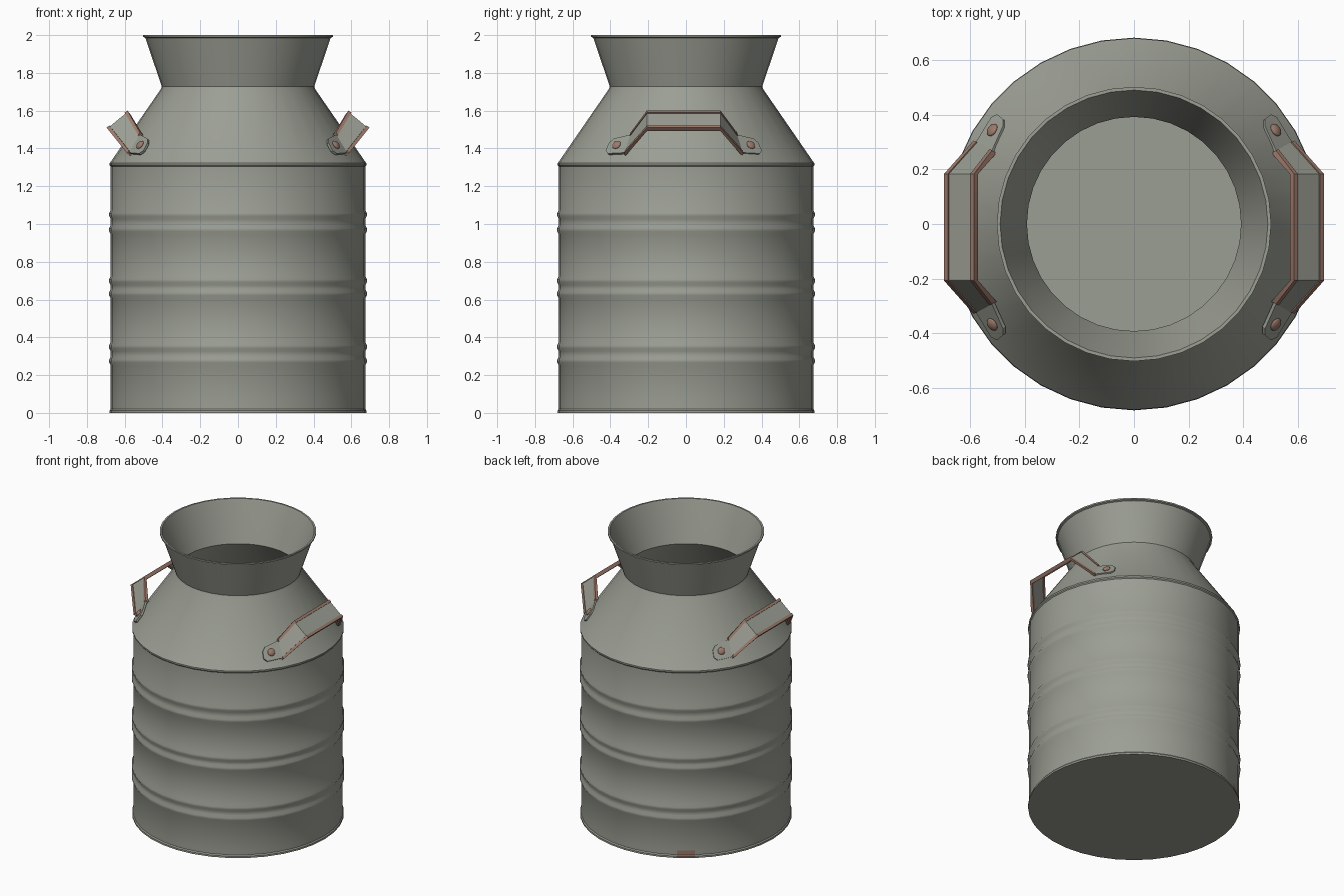
import bpy, bmesh, math
from mathutils import Vector, Matrix

if "Cube" in bpy.data.objects:
    bpy.data.objects.remove(bpy.data.objects["Cube"])

def material(name, rgb):
    m = bpy.data.materials.new(name)
    m.diffuse_color = (*rgb, 1)
    m.use_nodes = True
    m.node_tree.nodes["Principled BSDF"].inputs["Base Color"].default_value = m.diffuse_color
    return m

GREY = material("grey_green_metal", (0.33, 0.345, 0.295))
RUST = material("worn_rust", (0.33, 0.19, 0.145))

def finish(bm, name, mats):
    bmesh.ops.remove_doubles(bm, verts=bm.verts, dist=1e-5)
    bmesh.ops.recalc_face_normals(bm, faces=bm.faces)
    me = bpy.data.meshes.new(name)
    bm.to_mesh(me)
    bm.free()
    ob = bpy.data.objects.new(name, me)
    bpy.context.collection.objects.link(ob)
    for m in mats:
        me.materials.append(m)
    bpy.ops.object.select_all(action='DESELECT')
    ob.select_set(True)
    bpy.context.view_layer.objects.active = ob
    bpy.ops.object.shade_smooth_by_angle(angle=math.radians(30))
    return ob

# Can body: lathed thin shell with paired ribs
SIDES = 36
outer = [(0, 0), (0.68, 0), (0.68, 0.012), (0.674, 0.02), (0.674, 0.05)]
for z in (0.275, 0.35, 0.63, 0.70, 0.97, 1.05):
    outer += [(0.674, z - 0.024), (0.682, z - 0.008), (0.682, z + 0.008), (0.674, z + 0.024)]
outer += [(0.674, 1.305), (0.68, 1.312), (0.68, 1.322), (0.672, 1.332),
          (0.408, 1.715), (0.404, 1.728), (0.49, 1.985), (0.502, 1.99), (0.502, 2.0)]
inner = [(0.49, 2.0), (0.484, 1.985), (0.392, 1.725), (0.66, 1.325), (0.664, 0.012), (0, 0.012)]
profile = outer + inner

bm = bmesh.new()
rings = []
for i in range(SIDES):
    a = 2 * math.pi * i / SIDES
    rings.append([bm.verts.new((r * math.cos(a), r * math.sin(a), z)) for r, z in profile])
for i in range(SIDES):
    p, q = rings[i], rings[(i + 1) % SIDES]
    for j in range(len(profile) - 1):
        f = bm.faces.new((p[j], q[j], q[j + 1], p[j + 1]))
        # small rust spot at the foot, back left
        if i == 12 and 1 <= j <= 3:
            f.material_index = 1
finish(bm, "can_body", [GREY, RUST])

# Handle path: (centre, width direction, outward normal, half width) from one tab to the other
YOFF = -0.012

def cone_frame(x, y):
    phi = math.atan2(y, x)
    c, s = math.cos(phi), math.sin(phi)
    return Vector((0.567 * c, 0.567 * s, -0.824)), Vector((0.824 * c, 0.824 * s, 0.567))

def on_cone(x, y, z):
    w, n = cone_frame(x, y)
    r = 0.672 - (z - 1.332) * 0.69
    k = r / math.hypot(x, y)
    return Vector((x * k, y * k, z)), w, n

half = []
for x, y, z, h in ((0.475, 0.392, 1.402, 0.025), (0.487, 0.375, 1.405, 0.048), (0.545, 0.295, 1.418, 0.058)):
    half.append((*on_cone(x, y, z), h))
half.append((Vector((0.628, 0.195, 1.540)), Vector((0.77, 0, -0.64)), Vector((0.64, 0, 0.77)), 0.062))

def flip(st):
    c, w, n, h = st
    return (*[Vector((v.x, -v.y, v.z)) for v in (c, w, n)], h)

path = half + [flip(s) for s in reversed(half)]

def sweep(bm, stations, section, side):
    """section(h) gives the (width, normal) corner offsets at a station"""
    loops = []
    for c, w, n, h in stations:
        loop = []
        for u, v in section(h):
            p = c + w * u + n * v
            loop.append(bm.verts.new((p.x * side, p.y + YOFF, p.z)))
        loops.append(loop)
    k = len(loops[0])
    for p, q in zip(loops, loops[1:]):
        for j in range(k):
            bm.faces.new((p[j], p[(j + 1) % k], q[(j + 1) % k], q[j]))
    bm.faces.new(loops[0])
    bm.faces.new(loops[-1][::-1])

def strap(h):
    return [(-h, 0.0), (h, 0.0), (h, 0.014), (-h, 0.014)]

def rim(sign):
    return lambda h: [(sign * h - 0.009, -0.004), (sign * h + 0.009, -0.004),
                      (sign * h + 0.009, 0.020), (sign * h - 0.009, 0.020)]

for side, label in ((1, "right"), (-1, "left")):
    # flat strap with tabs
    bm = bmesh.new()
    sweep(bm, path, strap, side)
    finish(bm, f"handle_{label}", [GREY])

    # worn raised rims along both strap edges
    bm = bmesh.new()
    for sign in (-1, 1):
        sweep(bm, path[2:-2], rim(sign), side)
    finish(bm, f"handle_rims_{label}", [RUST])

    # domed rivets on the tabs
    bm = bmesh.new()
    for y in (0.348, -0.348):
        c, w, n = on_cone(0.507, y, 1.411)
        c = c + n * 0.014
        c = Vector((c.x * side, c.y + YOFF, c.z))
        n = Vector((n.x * side, n.y, n.z))
        m = Matrix.Translation(c) @ n.to_track_quat('Z', 'Y').to_matrix().to_4x4() @ Matrix.Diagonal((1, 1, 0.5, 1))
        bmesh.ops.create_uvsphere(bm, u_segments=14, v_segments=8, radius=0.025, matrix=m)
    finish(bm, f"rivets_{label}", [RUST])
